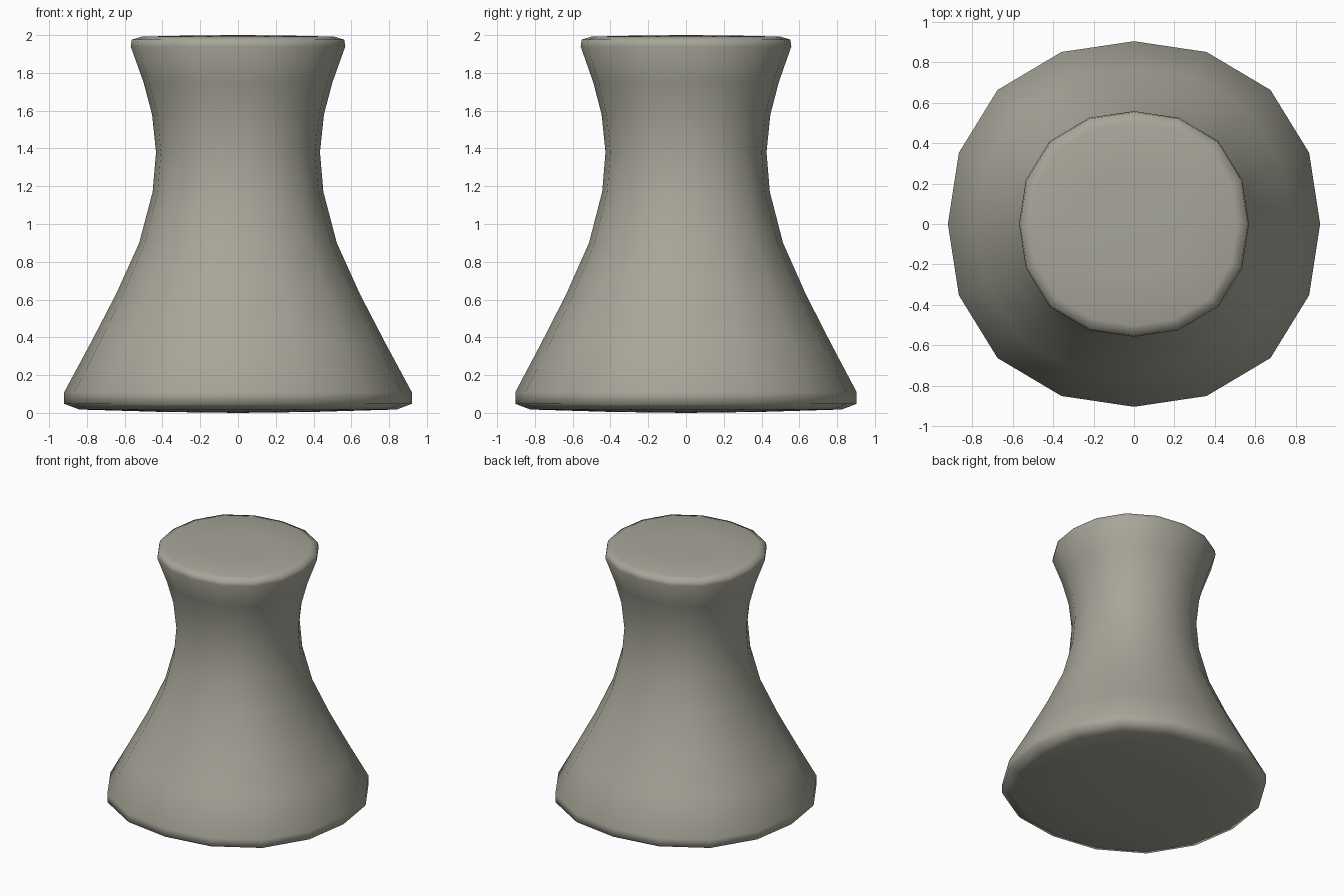
import bpy, bmesh, math

if "Cube" in bpy.data.objects:
    bpy.data.objects.remove(bpy.data.objects["Cube"])

# one flat colour
mat = bpy.data.materials.new("warm grey")
mat.diffuse_color = (0.39, 0.38, 0.32, 1)
mat.use_nodes = True
mat.node_tree.nodes["Principled BSDF"].inputs["Base Color"].default_value = mat.diffuse_color

# profile of the flared body: half-width along x, height
profile = [(0.40, 0.005), (0.84, 0.018), (0.92, 0.048), (0.92, 0.11),
           (0.78, 0.37), (0.645, 0.63), (0.523, 0.90), (0.452, 1.17),
           (0.434, 1.38), (0.455, 1.58), (0.50, 1.75), (0.568, 1.94),
           (0.562, 1.976), (0.51, 1.992), (0.25, 1.998)]
SIDES = 16

bm = bmesh.new()
rings = []
for r, z in profile:
    ring = []
    for i in range(SIDES):
        a = 2 * math.pi * i / SIDES
        k = r * (1 + 0.037 * math.sin(2 * a) ** 2)  # slightly squarish round
        ring.append(bm.verts.new((k * math.cos(a), 0.982 * k * math.sin(a), z)))
    rings.append(ring)
bottom = bm.verts.new((0, 0, 0))
top = bm.verts.new((0, 0, 2))

# walls and gently domed caps
for i in range(SIDES):
    j = (i + 1) % SIDES
    for lo, hi in zip(rings, rings[1:]):
        bm.faces.new((lo[i], lo[j], hi[j], hi[i]))
    bm.faces.new((bottom, rings[0][j], rings[0][i]))
    bm.faces.new((top, rings[-1][i], rings[-1][j]))
for f in bm.faces:
    f.smooth = True
bmesh.ops.recalc_face_normals(bm, faces=bm.faces)

mesh = bpy.data.meshes.new("stool_body")
bm.to_mesh(mesh)
bm.free()
mesh.materials.append(mat)
obj = bpy.data.objects.new("stool_body", mesh)
bpy.context.collection.objects.link(obj)
